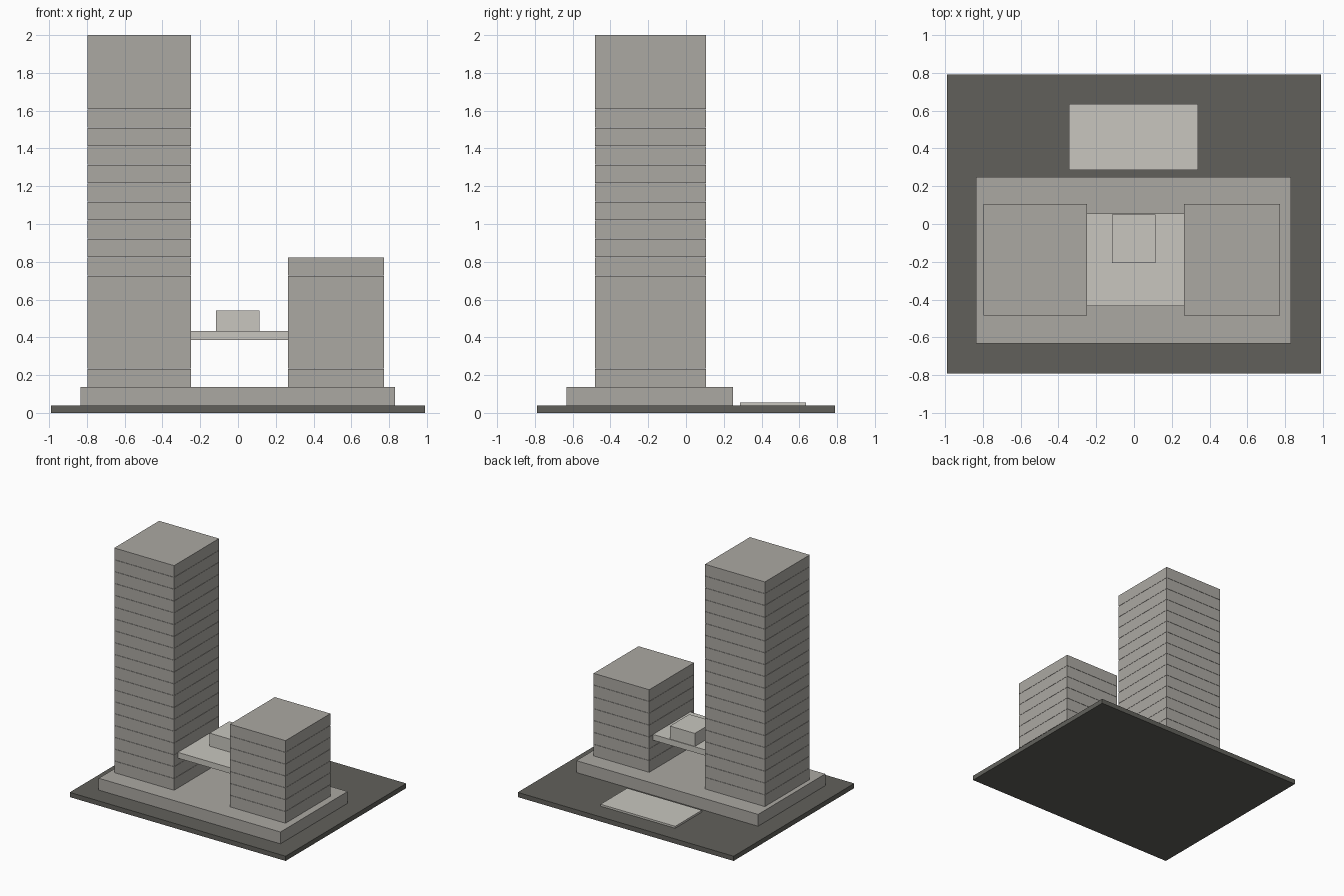
import bpy

if "Cube" in bpy.data.objects:
    bpy.data.objects.remove(bpy.data.objects["Cube"])


def material(name, rgb):
    m = bpy.data.materials.new(name)
    m.diffuse_color = (*rgb, 1)
    m.use_nodes = True
    m.node_tree.nodes["Principled BSDF"].inputs["Base Color"].default_value = m.diffuse_color
    return m


DARK = material("dark_grey", (0.12, 0.118, 0.105))
MID = material("mid_grey", (0.41, 0.395, 0.365))
LIGHT = material("light_grey", (0.58, 0.565, 0.52))


def box(name, x, y, z, mat):
    """Box spanning the (min, max) pairs on each axis."""
    spans = (x, y, z)
    bpy.ops.mesh.primitive_cube_add(size=1, location=[(a + b) / 2 for a, b in spans])
    ob = bpy.context.object
    ob.name = name
    ob.scale = [b - a for a, b in spans]
    bpy.ops.object.transform_apply(location=False, rotation=False, scale=True)
    ob.data.materials.append(mat)
    return ob


GAP = 0.002                 # shadow gap between storeys
BASE = 0.0392               # top of ground slab
FLOOR = (2 + GAP - BASE) / 20
PODIUM = BASE + FLOOR


def tower(name, x, y, floors):
    """Stack of storeys separated by thin gaps."""
    for i in range(floors):
        z = PODIUM + i * FLOOR
        box(f"{name}_floor_{i + 1}", x, y, (z, z + FLOOR - GAP), MID)


# Ground slab and podium
box("ground_slab", (-0.99, 0.99), (-0.79, 0.79), (0, BASE), DARK)
box("podium", (-0.835, 0.832), (-0.632, 0.248), (BASE, PODIUM), MID)

# Tall and short towers
tower("tall_tower", (-0.797, -0.248), (-0.483, 0.105), 19)
tower("short_tower", (0.264, 0.774), (-0.483, 0.105), 7)

# Bridge deck between the towers with its pavilion
box("bridge_deck", (-0.248, 0.264), (-0.433, 0.055), (0.385, 0.433), LIGHT)
box("bridge_pavilion", (-0.116, 0.113), (-0.206, 0.05), (0.433, 0.541), LIGHT)

# Paved plaza behind the podium
box("plaza_pad", (-0.345, 0.34), (0.285, 0.634), (BASE, 0.055), LIGHT)
